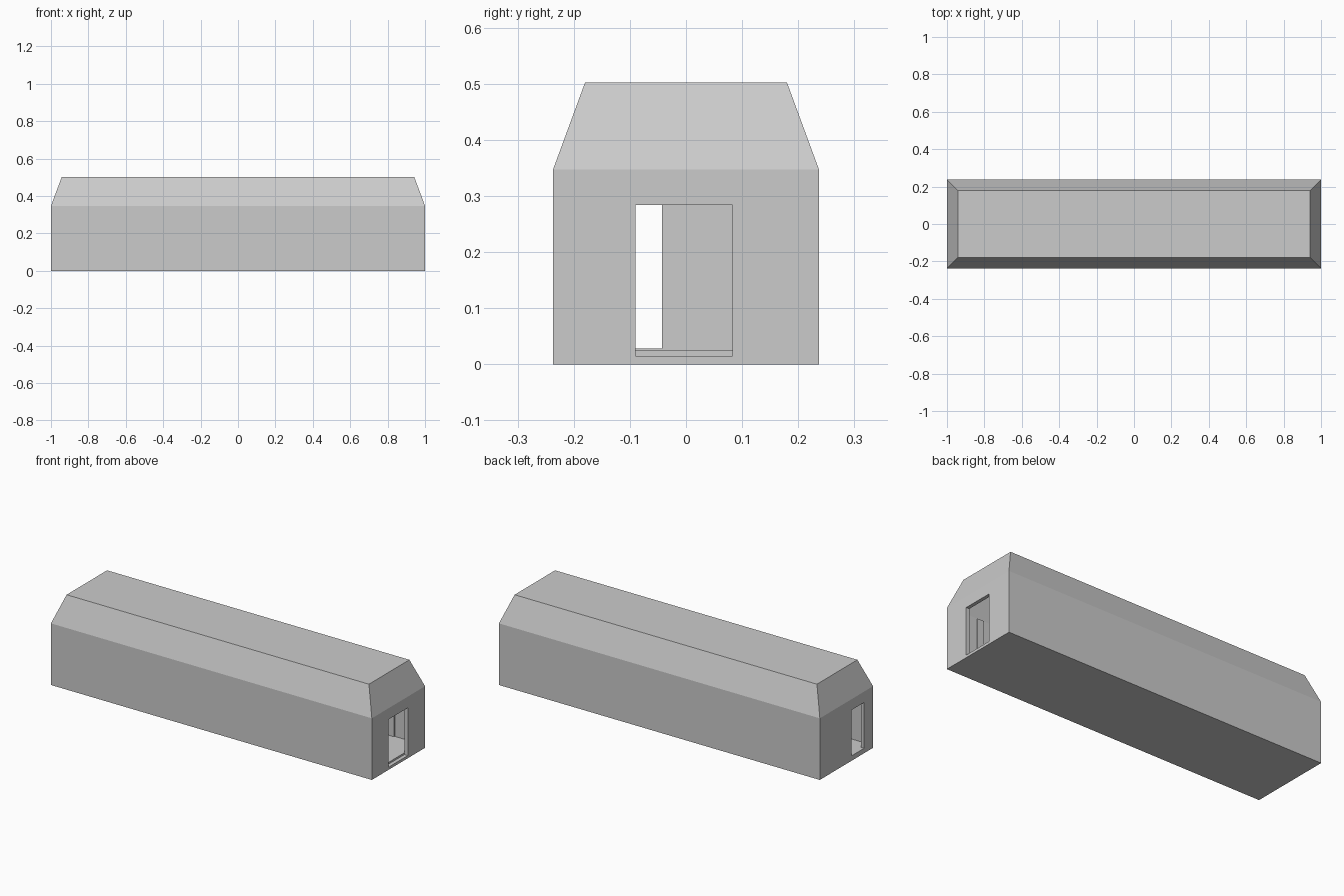
import bpy, bmesh

if "Cube" in bpy.data.objects:
    bpy.data.objects.remove(bpy.data.objects["Cube"])


def mesh_object(name, rings):
    """Closed prism/frustum stack: each ring is (half_x, half_y, z)."""
    bm = bmesh.new()
    loops = []
    for hx, hy, z in rings:
        loops.append([bm.verts.new((sx * hx, sy * hy, z))
                      for sx, sy in ((-1, -1), (1, -1), (1, 1), (-1, 1))])
    for low, high in zip(loops, loops[1:]):
        for i in range(4):
            j = (i + 1) % 4
            bm.faces.new((low[i], low[j], high[j], high[i]))
    bm.faces.new(loops[0][::-1])
    bm.faces.new(loops[-1])
    mesh = bpy.data.meshes.new(name)
    bm.to_mesh(mesh)
    bm.free()
    obj = bpy.data.objects.new(name, mesh)
    bpy.context.collection.objects.link(obj)
    return obj


def box(name, x, y, z):
    """Box from (min, max) ranges on each axis."""
    obj = mesh_object(name, [((x[1] - x[0]) / 2, (y[1] - y[0]) / 2, h) for h in z])
    obj.location = (sum(x) / 2, sum(y) / 2, 0)
    return obj


def cut(target, cutter):
    mod = target.modifiers.new(cutter.name, 'BOOLEAN')
    mod.operation = 'DIFFERENCE'
    mod.solver = 'EXACT'
    mod.object = cutter
    cutter.hide_render = True
    cutter.hide_set(True)


# Outer hall with straight walls and a chamfered flat roof
hall = mesh_object("hall_shell", [(1, .237, 0), (1, .237, .347), (.942, .18, .502)])

# Hollow interior following the outside shape
cut(hall, mesh_object("interior_cutter",
                      [(.98, .217, .025), (.98, .217, .343), (.928, .166, .482)]))

# Doorways in the two end walls, offset from each other
cut(hall, box("right_door_cutter", (.979, 1.05), (-.09, .083), (.015, .284)))
cut(hall, box("left_door_cutter", (-1.05, -.979), (-.157, -.043), (.028, .286)))

# Shallow wall pilasters near each end
for x_name, sx in (("left", -1), ("right", 1)):
    for y_name, sy in (("front", -1), ("back", 1)):
        box(f"pilaster_{x_name}_{y_name}",
            sorted((sx * .785, sx * .825)), sorted((sy * .211, sy * .22)), (.02, .34))
